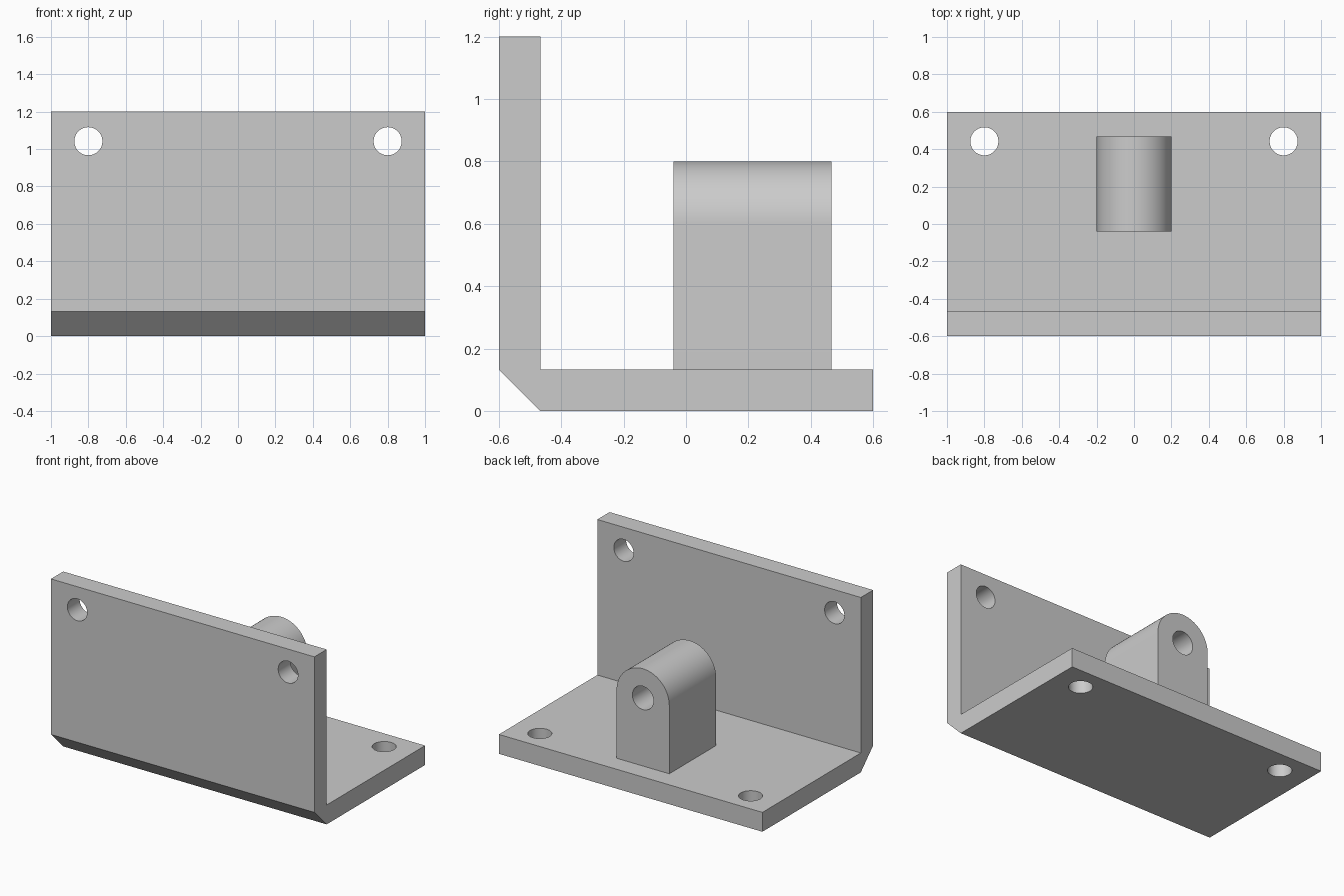
import bpy
import bmesh
import math
from mathutils import Matrix, Vector

cube = bpy.data.objects.get("Cube")
if cube:
    bpy.data.objects.remove(cube, do_unlink=True)

T = 0.133          # plate thickness
DEPTH = 0.6        # half depth of the base
HOLE_X = 0.8       # mounting hole offset

grey = bpy.data.materials.new("plain grey")
grey.use_nodes = True
grey.diffuse_color = (0.6, 0.6, 0.6, 1)
grey.node_tree.nodes["Principled BSDF"].inputs["Base Color"].default_value = (0.6, 0.6, 0.6, 1)


def add_object(name, bm):
    bmesh.ops.recalc_face_normals(bm, faces=bm.faces)
    mesh = bpy.data.meshes.new(name)
    bm.to_mesh(mesh)
    bm.free()
    mesh.materials.append(grey)
    obj = bpy.data.objects.new(name, mesh)
    bpy.context.collection.objects.link(obj)
    return obj


def extrude_profile(name, points, along):
    """Fill a closed outline and push it along a vector."""
    bm = bmesh.new()
    face = bm.faces.new([bm.verts.new(p) for p in points])
    result = bmesh.ops.extrude_face_region(bm, geom=[face], use_keep_orig=True)
    moved = [g for g in result["geom"] if isinstance(g, bmesh.types.BMVert)]
    bmesh.ops.translate(bm, verts=moved, vec=along)
    return add_object(name, bm)


def drill(obj, centre, axis, radius, length):
    """Cut a round hole through an object."""
    turn = Vector((0, 0, 1)).rotation_difference(Vector(axis)).to_matrix().to_4x4()
    bm = bmesh.new()
    bmesh.ops.create_cone(bm, cap_ends=True, segments=64, radius1=radius, radius2=radius,
                          depth=length, matrix=Matrix.Translation(centre) @ turn)
    cutter = add_object("hole_cutter", bm)
    cutter.hide_render = True
    mod = obj.modifiers.new("hole", 'BOOLEAN')
    mod.operation = 'DIFFERENCE'
    mod.solver = 'EXACT'
    mod.object = cutter
    bpy.context.view_layer.objects.active = obj
    bpy.ops.object.modifier_apply(modifier=mod.name)
    bpy.data.objects.remove(cutter, do_unlink=True)


def smooth(obj):
    bpy.ops.object.select_all(action='DESELECT')
    obj.select_set(True)
    bpy.context.view_layer.objects.active = obj
    bpy.ops.object.shade_smooth_by_angle(angle=math.radians(30))


# L-shaped bracket with a chamfered outer corner
outline = [(-DEPTH, T), (-DEPTH + T, 0), (DEPTH, 0), (DEPTH, T), (-DEPTH + T, T),
           (-DEPTH + T, 1.2), (-DEPTH, 1.2)]
bracket = extrude_profile("angle_bracket", [(-1, y, z) for y, z in outline], (2, 0, 0))

# Mounting holes in the upright and the base
for side in (-1, 1):
    drill(bracket, (side * HOLE_X, -DEPTH + T / 2, 1.042), (0, 1, 0), 0.075, 0.4)
    drill(bracket, (side * HOLE_X, 0.442, T / 2), (0, 0, 1), 0.075, 0.4)
smooth(bracket)

# Round-topped lug with a pin hole
R, LUG_Z, LUG_FRONT, LUG_LENGTH = 0.2, 0.6, -0.04, 0.507
arch = [(R * math.cos(math.pi * i / 48), LUG_FRONT, LUG_Z + R * math.sin(math.pi * i / 48))
        for i in range(49)]
arch += [(-R, LUG_FRONT, T), (R, LUG_FRONT, T)]
lug = extrude_profile("pivot_lug", arch, (0, LUG_LENGTH, 0))
drill(lug, (0, LUG_FRONT + LUG_LENGTH / 2, LUG_Z), (0, 1, 0), 0.08, 0.8)
smooth(lug)
